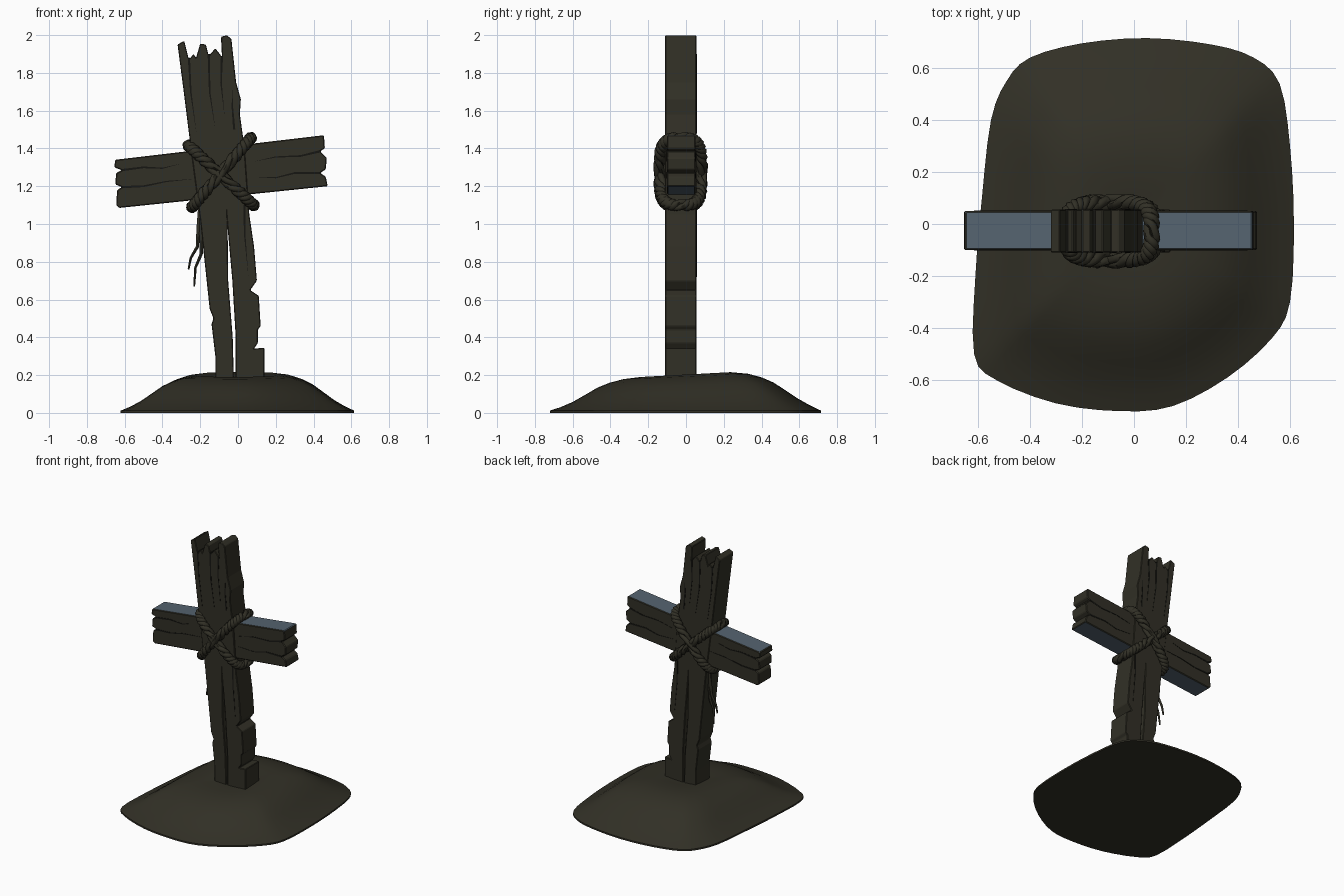
import bpy, bmesh, math
from mathutils import Vector

cube = bpy.data.objects.get("Cube")
if cube:
    bpy.data.objects.remove(cube, do_unlink=True)


def material(name, rgb):
    m = bpy.data.materials.new(name)
    m.use_nodes = True
    col = (*rgb, 1)
    m.diffuse_color = col
    bsdf = next(n for n in m.node_tree.nodes if n.type == 'BSDF_PRINCIPLED')
    bsdf.inputs["Base Color"].default_value = col
    bsdf.inputs["Roughness"].default_value = .9
    return m


OLIVE = material("dark olive", (.031, .029, .019))
BLUE = material("slate blue", (.09, .125, .16))
BLACK = material("crack black", (.008, .008, .006))


def finish(bm, name, mats):
    bmesh.ops.recalc_face_normals(bm, faces=bm.faces)
    me = bpy.data.meshes.new(name)
    bm.to_mesh(me)
    bm.free()
    ob = bpy.data.objects.new(name, me)
    bpy.context.collection.objects.link(ob)
    for m in mats:
        me.materials.append(m)
    return ob


def smooth(ob, degrees):
    bpy.ops.object.select_all(action='DESELECT')
    ob.select_set(True)
    bpy.context.view_layer.objects.active = ob
    bpy.ops.object.shade_smooth_by_angle(angle=math.radians(degrees))


def prism(name, outline, y0, y1, mats, bevel=0):
    """Extrude an x-z outline from y0 to y1."""
    bm = bmesh.new()
    front, back = ([bm.verts.new((x, y, z)) for x, z in outline] for y in (y0, y1))
    bm.faces.new(front)
    bm.faces.new(back[::-1])
    n = len(outline)
    for i in range(n):
        j = (i + 1) % n
        bm.faces.new((front[i], back[i], back[j], front[j]))
    ob = finish(bm, name, mats)
    if bevel:
        b = ob.modifiers.new("worn edges", 'BEVEL')
        b.width = bevel
        b.segments = 1
        b.limit_method = 'ANGLE'
        b.use_clamp_overlap = False
    return ob


def crack(name, path, width, y0, y1):
    """Thin tapered split, showing just proud of both faces."""
    pts = [Vector(p) for p in path]
    left, right = [], []
    for i, p in enumerate(pts[:-1]):
        d = (pts[i + 1] - pts[max(i - 1, 0)]).normalized()
        side = Vector((-d.y, d.x)) * width / 2 * (1 - i / len(pts))
        left.append(p + side)
        right.append(p - side)
    prism(name, left + [pts[-1]] + right[::-1], y0, y1, [BLACK])


def catmull(pts, steps):
    """Closed smooth curve through the points."""
    n, out = len(pts), []
    for i in range(n):
        a, b, c, d = (Vector(pts[(i + k) % n]) for k in (-1, 0, 1, 2))
        for s in range(steps):
            t = s / steps
            out.append(.5 * (2 * b + (c - a) * t + (2 * a - 5 * b + 4 * c - d) * t ** 2
                             + (3 * b - a - 3 * c + d) * t ** 3))
    return out


# Earth mound: rounded outline shrunk in rings up a soft profile
rim = catmull([(-.4, .64), (-.2, .695), (.05, .715), (.3, .69), (.46, .64), (.56, .54),
               (.6, .3), (.615, 0), (.6, -.3), (.53, -.44), (.36, -.59), (.15, -.7),
               (-.05, -.72), (-.3, -.69), (-.53, -.6), (-.615, -.5), (-.61, -.2),
               (-.585, .1), (-.55, .4), (-.49, .55)], 3)
rings = [(1, 0), (1, .012), (.92, .035), (.83, .067), (.74, .107), (.65, .147),
         (.56, .174), (.46, .193), (.33, .203), (.17, .195)]
bm = bmesh.new()
loops = []
for t, h in rings:
    loops.append([bm.verts.new((p.x * t, p.y * t, h + .08 * p.y * t * (1 - t))) for p in rim])
n = len(rim)
for low, high in zip(loops, loops[1:]):
    for i in range(n):
        j = (i + 1) % n
        bm.faces.new((low[i], low[j], high[j], high[i]))
peak = bm.verts.new((0, 0, .185))
for i in range(n):
    bm.faces.new((loops[-1][i], loops[-1][(i + 1) % n], peak))
bm.faces.new(loops[0][::-1])
smooth(finish(bm, "earth_mound", [OLIVE]), 40)

# Leaning post with a splintered top, broken edge and open split
post = [(-.12, .1), (-.12, .3), (-.14, .47), (-.13, .5), (-.15, .55), (-.2, 1.02),
        (-.25, 1.4), (-.29, 1.72), (-.32, 1.95), (-.285, 1.97), (-.26, 1.87),
        (-.235, 1.9), (-.222, 1.88), (-.2, 1.955), (-.17, 1.95), (-.155, 1.89),
        (-.12, 1.93), (-.085, 1.885), (-.09, 1.99), (-.06, 2), (-.035, 1.98),
        (-.01, 1.75), (.015, 1.66), (.01, 1.58), (.035, 1.4), (.06, 1.05), (.085, .88),
        (.1, .7), (.065, .65), (.11, .62), (.12, .46), (.105, .44), (.105, .37),
        (.085, .34), (.14, .345), (.14, .1), (-.012, .1), (-.012, .4), (-.03, .7),
        (-.055, .98), (-.052, .7), (-.028, .4), (-.02, .1)]
prism("post", post, -.11, .055, [OLIVE], .004)

# Cross beam with chipped ends and blue upper and lower edges
beam = [(-.63, 1.085), (-.645, 1.1), (-.64, 1.18), (-.615, 1.195), (-.65, 1.21),
        (-.645, 1.27), (-.615, 1.285), (-.655, 1.3), (-.65, 1.34), (.455, 1.47),
        (.46, 1.4), (.435, 1.385), (.47, 1.35), (.465, 1.29), (.435, 1.27),
        (.465, 1.25), (.475, 1.2)]
beam_ob = prism("cross_beam", beam, -.1, .05, [OLIVE, BLUE], .005)
for f in beam_ob.data.polygons:
    if abs(f.normal.z) > .8 and f.area > .05:
        f.material_index = 1

# Dark splits in the wood
post_cracks = [[(-.26, 1.88), (-.25, 1.7), (-.22, 1.48)],
               [(-.155, 1.9), (-.15, 1.7), (-.12, 1.5)],
               [(-.085, 1.89), (-.09, 1.75), (-.07, 1.56)],
               [(-.02, 1.5), (-.03, 1.62), (-.03, 1.72)],
               [(.035, 1.1), (.035, .95), (.055, .72)]]
for i, path in enumerate(post_cracks):
    crack(f"post_crack_{i}", path, .012, -.112, .057)
beam_cracks = [[(-.615, 1.195), (-.5, 1.2), (-.38, 1.225), (-.22, 1.24)],
               [(-.615, 1.285), (-.5, 1.3), (-.4, 1.295), (-.3, 1.32)],
               [(.435, 1.385), (.33, 1.36), (.2, 1.355), (.08, 1.33)],
               [(.435, 1.27), (.3, 1.27), (.2, 1.245), (.07, 1.25)]]
for i, path in enumerate(beam_cracks):
    crack(f"beam_crack_{i}", path, .012, -.102, .052)


def tube(name, strands, depth, closed, taper=False):
    cu = bpy.data.curves.new(name, 'CURVE')
    cu.dimensions = '3D'
    cu.bevel_depth = depth
    cu.bevel_resolution = 1
    cu.use_fill_caps = True
    for pts in strands:
        sp = cu.splines.new('POLY')
        sp.points.add(len(pts) - 1)
        for i, (q, p) in enumerate(zip(sp.points, pts)):
            q.co = (*p, 1)
            q.radius = 1 - .75 * i / len(pts) if taper else 1
        sp.use_cyclic_u = closed
    ob = bpy.data.objects.new(name, cu)
    bpy.context.collection.objects.link(ob)
    cu.materials.append(OLIVE)
    bpy.ops.object.select_all(action='DESELECT')
    ob.select_set(True)
    bpy.context.view_layer.objects.active = ob
    bpy.ops.object.convert(target='MESH')
    smooth(bpy.context.object, 60)


def rope_loop(name, start, end, half_depth):
    """Three strands twisted around a rounded loop that wraps the joint."""
    a, b = (Vector((x, -.028, z)) for x, z in (start, end))
    mid, along = (a + b) / 2, (b - a) / 2
    across = along.normalized().cross(Vector((0, 1, 0)))
    steps, turns, power = 160, 11, .55

    def centre(k):
        t = math.tau * k / steps
        c, s = math.cos(t), math.sin(t)
        return (mid + along * math.copysign(abs(c) ** power, c)
                + Vector((0, half_depth, 0)) * math.copysign(abs(s) ** power, s))

    strands = []
    for s in range(3):
        pts = []
        for k in range(steps):
            tangent = (centre(k + 1) - centre(k - 1)).normalized()
            out = tangent.cross(across)
            w = math.tau * (turns * k / steps + s / 3)
            pts.append(centre(k) + .016 * (out * math.cos(w) + across * math.sin(w)))
        strands.append(pts)
    tube(name, strands, .017, True)


# Crossed rope lashing
rope_loop("rope_falling", (-.262, 1.415), (.083, 1.1), .108)
rope_loop("rope_rising", (-.243, 1.09), (.068, 1.455), .112)

# Frayed rope ends hanging beside the post
tube("rope_ends", [
    [(-.2, .01, 1.08), (-.21, .01, .97), (-.215, 0, .88), (-.25, 0, .82), (-.262, 0, .76)],
    [(-.19, 0, 1.08), (-.195, 0, .95), (-.195, -.01, .84), (-.225, -.01, .77),
     (-.232, 0, .67)]], .014, False, True)
